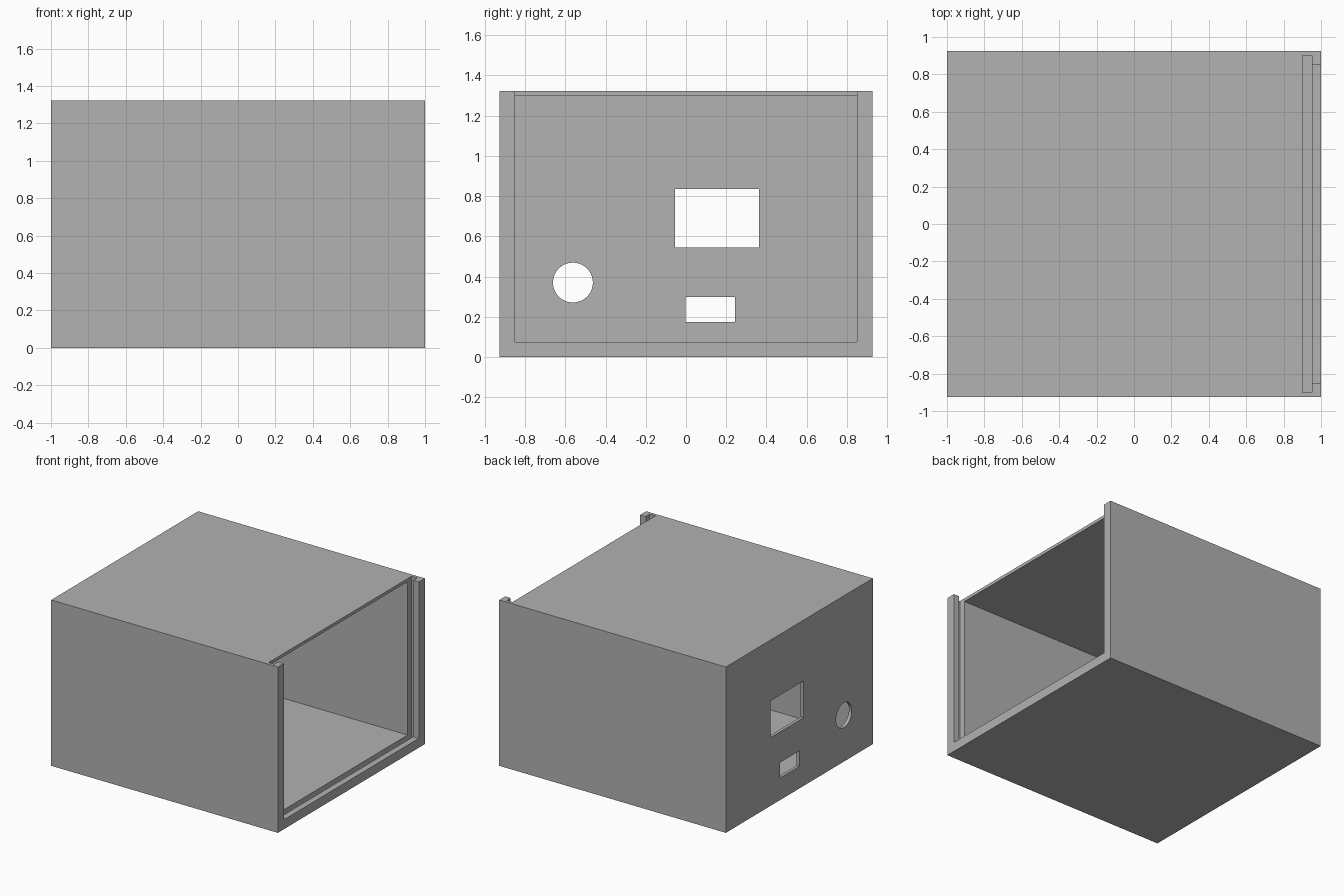
import bpy
import bmesh
from math import cos, sin, tau
from mathutils import Vector

default = bpy.data.objects.get("Cube")
if default:
    bpy.data.objects.remove(default, do_unlink=True)

WIDTH, HEIGHT = 0.926, 1.323      # half depth along y, full height
THIN, WALL = 0.025, 0.075         # thin shell and thick side walls
INNER = WIDTH - WALL              # half width of the cavity
SLOT = (0.901, 0.951)             # panel slot along x
PAST = 1.5                        # beyond the outside of the box


def prism(name, points, offset):
    """Extrude a closed outline of 3D points by an offset vector."""
    bm = bmesh.new()
    face = bm.faces.new([bm.verts.new(p) for p in points])
    extruded = bmesh.ops.extrude_face_region(bm, geom=[face])["geom"]
    moved = [v for v in extruded if isinstance(v, bmesh.types.BMVert)]
    bmesh.ops.translate(bm, verts=moved, vec=Vector(offset))
    bmesh.ops.recalc_face_normals(bm, faces=bm.faces)
    mesh = bpy.data.meshes.new(name)
    bm.to_mesh(mesh)
    bm.free()
    obj = bpy.data.objects.new(name, mesh)
    bpy.context.collection.objects.link(obj)
    return obj


def block(name, x, y, z):
    outline = [(x[0], y[0], z[0]), (x[1], y[0], z[0]),
               (x[1], y[1], z[0]), (x[0], y[1], z[0])]
    return prism(name, outline, (0, 0, z[1] - z[0]))


# Outer body
box = block("enclosure_box", (-1, 1), (-WIDTH, WIDTH), (0, HEIGHT))

grey = bpy.data.materials.new("plain grey")
grey.use_nodes = True
grey.diffuse_color = (0.445, 0.445, 0.445, 1)
grey.node_tree.nodes["Principled BSDF"].inputs["Base Color"].default_value = grey.diffuse_color
box.data.materials.append(grey)

# Cavity, open at the left end and rising past the roof edge there
roof = HEIGHT - THIN
profile = [(-1 + THIN, WALL), (PAST, WALL), (PAST, PAST),
           (SLOT[0], PAST), (SLOT[0], roof), (-1 + THIN, roof)]
cutters = [prism("cavity_cutter", [(x, -INNER, z) for x, z in profile],
                 (0, 2 * INNER, 0))]

# Slot for a sliding panel, open at the top
groove = WIDTH - THIN
cutters.append(block("slot_cutter", SLOT, (-groove, groove), (THIN, PAST)))

# Openings through the right end wall
END = (-1.2, -0.9)
cutters.append(block("large_window_cutter", END, (-0.054, 0.364), (0.544, 0.837)))
cutters.append(block("small_window_cutter", END, (-0.003, 0.244), (0.176, 0.3)))
ring = [(END[0], -0.562 + 0.099 * cos(tau * i / 64), 0.371 + 0.099 * sin(tau * i / 64))
        for i in range(64)]
cutters.append(prism("round_hole_cutter", ring, (END[1] - END[0], 0, 0)))

# Carve the body and drop the cutters
bpy.context.view_layer.objects.active = box
for cutter in cutters:
    cutter.hide_render = True
    mod = box.modifiers.new(cutter.name, "BOOLEAN")
    mod.operation = "DIFFERENCE"
    mod.solver = "EXACT"
    mod.object = cutter
    bpy.ops.object.modifier_apply(modifier=mod.name)
    bpy.data.objects.remove(cutter, do_unlink=True)

# Smooth only the round hole
bpy.ops.object.select_all(action="DESELECT")
box.select_set(True)
bpy.ops.object.shade_smooth_by_angle()
